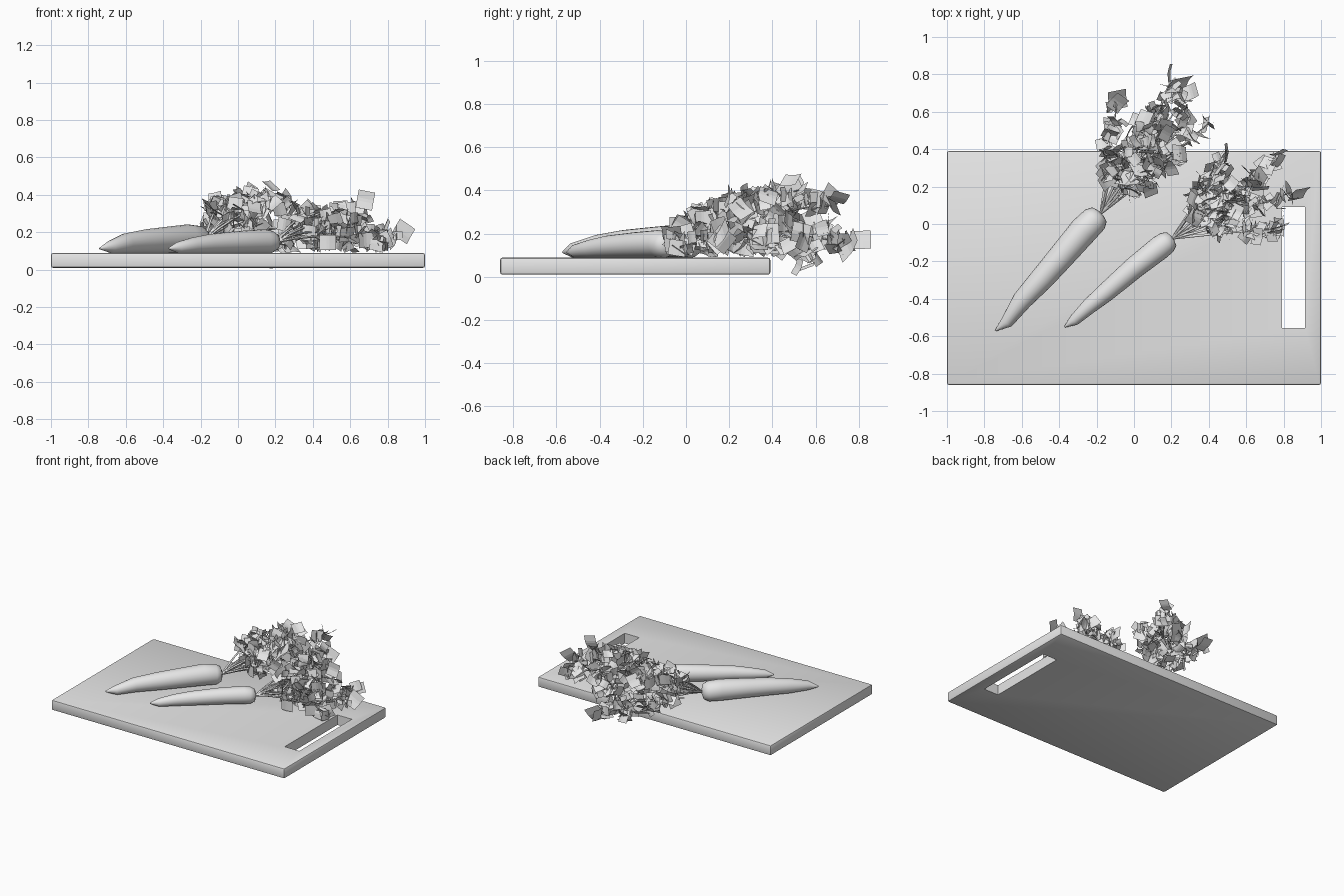
import bpy, bmesh, math, random
from mathutils import Vector, Euler

cube = bpy.data.objects.get("Cube")
if cube:
    bpy.data.objects.remove(cube, do_unlink=True)

rng = random.Random(7)
BOARD_TOP = 0.088
BOARD_BACK = 0.39

grey = bpy.data.materials.new("plain grey")
grey.use_nodes = True
grey.diffuse_color = (0.8, 0.8, 0.8, 1)
grey.node_tree.nodes["Principled BSDF"].inputs["Base Color"].default_value = (0.8, 0.8, 0.8, 1)


def make_object(name, bm, smooth_angle=None):
    bmesh.ops.recalc_face_normals(bm, faces=bm.faces[:])
    mesh = bpy.data.meshes.new(name)
    bm.to_mesh(mesh)
    bm.free()
    mesh.materials.append(grey)
    obj = bpy.data.objects.new(name, mesh)
    bpy.context.collection.objects.link(obj)
    if smooth_angle:
        bpy.ops.object.select_all(action='DESELECT')
        obj.select_set(True)
        bpy.context.view_layer.objects.active = obj
        bpy.ops.object.shade_smooth_by_angle(angle=math.radians(smooth_angle))
    return obj


def box(low, high):
    bm = bmesh.new()
    bmesh.ops.create_cube(bm, size=1)
    low, high = Vector(low), Vector(high)
    for v in bm.verts:
        v.co = (low + high) / 2 + v.co * (high - low)
    return bm


def add_tube(bm, points, radii, sides):
    """Sweep a circle of changing radius along the points and cap both ends."""
    rings = []
    for i, p in enumerate(points):
        along = (points[min(i + 1, len(points) - 1)] - points[max(i - 1, 0)]).normalized()
        side = along.cross(Vector((0, 0, 1))).normalized()
        up = side.cross(along)
        angles = [math.tau * k / sides for k in range(sides)]
        rings.append([bm.verts.new(p + radii[i] * (side * math.cos(a) + up * math.sin(a)))
                      for a in angles])
    for a, b in zip(rings, rings[1:]):
        for k in range(sides):
            n = (k + 1) % sides
            bm.faces.new((a[k], a[n], b[n], b[k]))
    bm.faces.new(rings[0])
    bm.faces.new(rings[-1])


# Cutting board with a handle slot
bm = box((-1, -0.86, 0.01), (1, BOARD_BACK, BOARD_TOP))
bmesh.ops.bevel(bm, geom=bm.edges[:], offset=0.01, segments=2, affect='EDGES', profile=0.5)
board = make_object("cutting_board", bm, 40)
slot = make_object("handle_slot_cutter", box((0.79, -0.555, -0.1), (0.915, 0.09, 0.3)))
slot.hide_render = True
slot.hide_viewport = True
cut = board.modifiers.new("handle slot", 'BOOLEAN')
cut.operation = 'DIFFERENCE'
cut.solver = 'EXACT'
cut.object = slot


# Carrots: x, y and radius from tip to crown, resting on the board
def carrot(name, profile):
    points, radii = [], []
    for x, y, r in profile:
        points.append(Vector((x, y, BOARD_TOP + max(r, 0.025))))
        radii.append(r)
    for i in (-1, -2):
        points[i].z = points[-3].z
    bm = bmesh.new()
    add_tube(bm, points, radii, 20)
    make_object(name, bm, 60)
    return points[-1]


crown_back = carrot("back_carrot", [
    (-0.74, -0.57, 0.004), (-0.68, -0.525, 0.034), (-0.6, -0.41, 0.053),
    (-0.49, -0.29, 0.064), (-0.39, -0.175, 0.07), (-0.27, -0.035, 0.077),
    (-0.21, 0.025, 0.073), (-0.185, 0.05, 0.055), (-0.177, 0.058, 0.02)])
crown_front = carrot("front_carrot", [
    (-0.37, -0.55, 0.004), (-0.32, -0.515, 0.03), (-0.24, -0.44, 0.042),
    (-0.15, -0.365, 0.051), (0, -0.235, 0.059), (0.14, -0.125, 0.064),
    (0.175, -0.098, 0.06), (0.2, -0.08, 0.045), (0.207, -0.075, 0.015)])


# Leaflet: a creased square with a channel down and across the middle
def add_leaf(bm, centre, size, turn):
    steps = (-0.5, -0.09, 0.09, 0.5)
    coords = []
    for u in steps:
        for v in steps:
            dip = 0.2 * (abs(u) + abs(v)) - 0.35 * u * u
            local = Vector((u * size, v * size * 1.1, dip * size))
            local.rotate(turn)
            coords.append(centre + local)
    # Keep leaves above the board, or above the ground past its back edge
    floor = 0.004 if min(c.y for c in coords) > BOARD_BACK else BOARD_TOP + 0.003
    lift = Vector((0, 0, max(0, floor - min(c.z for c in coords))))
    verts = [bm.verts.new(c + lift) for c in coords]
    for i in range(3):
        for j in range(3):
            k = 4 * i + j
            bm.faces.new((verts[k], verts[k + 4], verts[k + 5], verts[k + 1]))


def random_turn():
    return Euler([rng.uniform(0, math.tau) for _ in range(3)])


# Greens: arching stems that carry leaflets over their outer part
def greens(name, crown, ends, leaves_per_stem):
    stems, leaves = bmesh.new(), bmesh.new()
    for end in ends:
        end = Vector(end)
        middle = (crown + end) / 2 + Vector((0, 0, 0.07))

        def at(t):
            return crown * (1 - t) ** 2 + middle * 2 * t * (1 - t) + end * t * t

        path = [at(i / 6) for i in range(7)]
        add_tube(stems, path, [0.008 - 0.0008 * i for i in range(7)], 6)
        start = min(0.8, 0.2 / (end - crown).length)
        for _ in range(leaves_per_stem):
            t = start + (1 - start) * rng.random() ** 0.7
            spread = Vector([rng.gauss(0, 1) for _ in range(3)]).normalized()
            centre = at(t) + spread * rng.uniform(0.01, 0.075)
            add_leaf(leaves, centre, rng.uniform(0.045, 0.085), random_turn())
        # One larger leaf at the end of each stem
        add_leaf(leaves, end, rng.uniform(0.08, 0.1), random_turn())
    make_object(name + "_stems", stems, 60)
    return leaves


back_leaves = greens("back_carrot", crown_back, [
    (-0.09, 0.65, 0.24), (0.06, 0.56, 0.37), (0.2, 0.73, 0.16), (0.27, 0.67, 0.33),
    (0.39, 0.53, 0.2), (0.25, 0.38, 0.38), (-0.09, 0.39, 0.36), (0.02, 0.22, 0.27),
    (0.16, 0.52, 0.4), (0.12, 0.6, 0.1), (0.08, 0.32, 0.36), (0.28, 0.55, 0.12)], 27)
# Outermost leaves that reach past the board
add_leaf(back_leaves, Vector((0.24, 0.76, 0.14)), 0.12, Euler((1.1, 0.5, 0.2)))
add_leaf(back_leaves, Vector((0.185, 0.81, 0.17)), 0.085, Euler((0.2, 1.4, 0.1)))
add_leaf(back_leaves, Vector((-0.09, 0.67, 0.2)), 0.1, Euler((0.5, 0.2, 0.2)))
add_leaf(back_leaves, Vector((0.15, 0.52, 0.02)), 0.07, Euler((1.2, 0.2, 0.4)))
make_object("back_carrot_leaves", back_leaves)

front_leaves = greens("front_carrot", crown_front, [
    (0.84, 0.17, 0.17), (0.74, 0.34, 0.17), (0.78, -0.02, 0.14), (0.6, 0.2, 0.3),
    (0.5, 0.38, 0.2), (0.52, 0, 0.18), (0.4, 0.2, 0.3), (0.67, 0.25, 0.31),
    (0.36, 0.06, 0.22), (0.58, 0.1, 0.26), (0.66, 0.14, 0.14), (0.46, 0.27, 0.14)], 24)
add_leaf(front_leaves, Vector((0.88, 0.17, 0.2)), 0.1, Euler((1.1, 0.6, 0.2)))
add_leaf(front_leaves, Vector((0.68, 0.2, 0.37)), 0.09, Euler((1.4, 0.2, 0.1)))
make_object("front_carrot_leaves", front_leaves)
